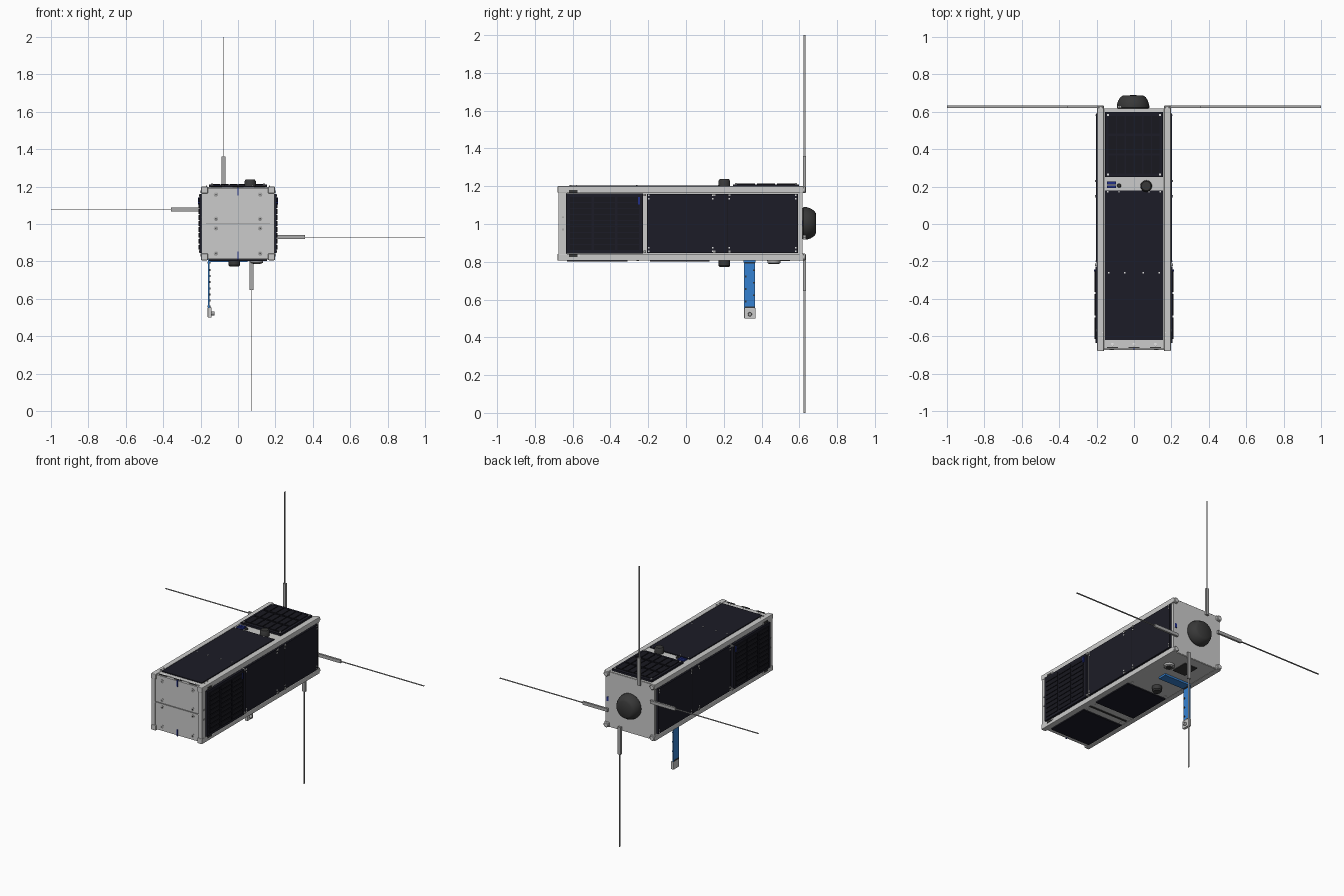
import bpy, bmesh
from math import pi
from mathutils import Matrix, Vector

cube = bpy.data.objects.get("Cube")
if cube:
    bpy.data.objects.remove(cube)


def material(name, r, g, b):
    m = bpy.data.materials.new(name)
    m.use_nodes = True
    m.diffuse_color = (r, g, b, 1)
    m.node_tree.nodes["Principled BSDF"].inputs["Base Color"].default_value = (r, g, b, 1)
    return m


METAL = material("light metal", .6, .6, .595)
STEEL = material("steel", .4, .4, .4)
SCREW = material("pale screw", .75, .75, .75)
CELL = material("solar navy", .0115, .0115, .02)
BRICK = material("brick black", .009, .009, .014)
RUBBER = material("dark grey", .04, .04, .04)
BLUE = material("boom blue", .035, .22, .64)
NAVY = material("board blue", .015, .028, .25)

MID = 1.003   # height of the body's long axis
HALF = .197   # half of the body's width


def finish(name, bm, mat):
    bmesh.ops.recalc_face_normals(bm, faces=bm.faces)
    me = bpy.data.meshes.new(name)
    bm.to_mesh(me)
    bm.free()
    me.materials.append(mat)
    ob = bpy.data.objects.new(name, me)
    bpy.context.collection.objects.link(ob)
    return ob


def boxes(name, corners, mat, bevel=0):
    """One object made of boxes, each given by two opposite corners."""
    bm = bmesh.new()
    for a, b in corners:
        a, b = Vector(a), Vector(b)
        size = b - a
        bmesh.ops.create_cube(bm, size=1, matrix=Matrix.Translation((a + b) / 2)
                              @ Matrix.Diagonal((abs(size.x), abs(size.y), abs(size.z), 1)))
    ob = finish(name, bm, mat)
    if bevel:
        mod = ob.modifiers.new("edge", 'BEVEL')
        mod.width, mod.segments = bevel, 2
    return ob


def on_side(side, u, v, w):
    """u runs along the body, v across the side, w outwards."""
    return {"top": (v, u, MID + HALF + w), "bottom": (v, u, MID - HALF - w),
            "left": (HALF + w, u, MID + v), "right": (-HALF - w, u, MID + v)}[side]


def plates(name, side, rects, w0, w1, mat):
    return boxes(name, [(on_side(side, u0, v0, w0), on_side(side, u1, v1, w1))
                        for u0, u1, v0, v1 in rects], mat)


def studs(name, side, places, r, w0, w1, mat):
    """Small square screw heads, mirrored across the side's centre line."""
    return plates(name, side, [(u - r, u + r, s * v - r, s * v + r)
                               for u, v in places for s in (-1, 1)], w0, w1, mat)


def lathe(name, profile, origin, axis, mat, steps=32):
    """Turn (radius, height) points about an axis through origin."""
    bm = bmesh.new()
    vs = [bm.verts.new((r, 0, h)) for r, h in profile]
    es = [bm.edges.new(p) for p in zip(vs, vs[1:])]
    bmesh.ops.spin(bm, geom=vs + es, axis=(0, 0, 1), cent=(0, 0, 0), angle=2 * pi, steps=steps)
    bmesh.ops.remove_doubles(bm, verts=bm.verts, dist=1e-5)
    turn = Vector((0, 0, 1)).rotation_difference(Vector(axis)).to_matrix().to_4x4()
    bm.transform(Matrix.Translation(origin) @ turn)
    ob = finish(name, bm, mat)
    bpy.ops.object.select_all(action='DESELECT')
    ob.select_set(True)
    bpy.context.view_layer.objects.active = ob
    bpy.ops.object.shade_smooth_by_angle(angle=.6)
    return ob


def knob(name, origin, axis, r, h, mat, steps=16):
    return lathe(name, [(0, 0), (r, 0), (r, h * .8), (r * .8, h), (0, h)], origin, axis, mat, steps)


def brick_panel(name, side, u0, u1, v, cols, rows, base):
    """Dark board carrying rows of raised bricks."""
    plates(name + "_board", side, [(u0, u1, -v, v)], -.01, base, CELL)
    du, dv = (u1 - u0 - .03) / cols, (2 * v - .03) / rows
    cells = [(u0 + .015 + i * du + .006, u0 + .015 + (i + 1) * du - .006,
              -v + .015 + j * dv + .003, -v + .015 + (j + 1) * dv - .003)
             for i in range(cols) for j in range(rows)]
    plates(name + "_bricks", side, cells, base, base + .005, BRICK)


# Body core, end plates and corner rails
boxes("body_core", [((-.185, -.64, MID - .185), (.185, .61, MID + .185))], METAL)
boxes("top_and_bottom_skin", [((-.17, -.65, MID + s * .18), (.17, .615, MID + s * .194))
                              for s in (-1, 1)], METAL)
boxes("front_plate", [((-.18, -.668, MID - .19), (.18, -.63, MID + .19))], METAL)
boxes("front_side_cheeks", [((s * .17, -.676, MID - .165), (s * .195, -.63, MID + .165))
                            for s in (-1, 1)], METAL)
boxes("back_plate", [((-.19, .6, MID - .19), (.19, .617, MID + .19))], METAL)
boxes("corner_rails", [((sx * .161, -.68, MID + sz * .161), (sx * HALF, .622, MID + sz * HALF))
                       for sx in (-1, 1) for sz in (-1, 1)], METAL, .004)
for sx in (-1, 1):
    for sz in (-1, 1):
        knob("rail_foot", (sx * .178, .615, MID + sz * .178), (0, 1, 0), .018, .018, METAL)

# Front plate details
boxes("front_slot", [((-.17, -.673, MID - .004), (.17, -.66, MID + .003))], STEEL)
boxes("front_tabs", [((-.004, -.672, MID + s * .15), (.004, -.66, MID + s * .195))
                     for s in (-1, 1)], NAVY)
for x in (-.118, .118):
    for z in (-.16, -.025, .025, .155):
        knob("front_screw", (x, -.666, MID + z), (0, -1, 0), .012, .006, STEEL, 12)
        knob("front_screw_socket", (x, -.671, MID + z), (0, -1, 0), .004, .002, RUBBER, 8)

# Solar panels and rail switches on both flanks
for side in ("left", "right"):
    brick_panel(side + "_front_panel", side, -.635, -.228, .158, 3, 9, .010)
    plates(side + "_solar_panels", side, [(-.207, .592, -.157, .157)], -.015, .005, CELL)
    plates(side + "_panel_seam", side, [(.217, .222, -.157, .157)], .004, .0055, BRICK)
    plates(side + "_board_patch", side, [(-.255, -.243, .1, .14)], .01, .016, NAVY)
    plates(side + "_rail_switches", side, [(-.62, -.575, s * .162, s * .177) for s in (-1, 1)],
           -.002, .003, RUBBER)
    plates(side + "_switch_tips", side, [(-.575, -.562, s * .163, s * .175) for s in (-1, 1)],
           -.002, .003, SCREW)
    studs(side + "_panel_screws", side,
          [(u, v) for u in (-.198, .142, .23, .582) for v in (.13, .148)], .004, .004, .008, SCREW)
    studs(side + "_edge_clips", side, [(u, .15) for u in (-.218, .15, .23)], .006, -.01, .012, STEEL)
    studs(side + "_cheek_screws", side, [(-.652, .033)], .005, -.01, .001, STEEL)

# Top panels
plates("top_solar_panel", "top", [(-.62, .18, -.155, .155)], -.01, .003, CELL)
brick_panel("top_brick_panel", "top", .25, .598, .155, 3, 6, .010)
studs("top_panel_screws", "top",
      [(-.26, .05), (-.26, .135), (.172, .14), (.172, .08), (-.61, .168), (-.58, .168)],
      .0035, -.002, .006, SCREW)
studs("top_corner_screws", "top", [(.265, .14), (.583, .14)], .005, .008, .016, SCREW)
plates("top_connector", "top", [(.192, .205, -.145, -.095), (.212, .228, -.145, -.095)],
       -.005, .006, NAVY)
knob("top_connector_pin", (-.08, .205, 1.195), (0, 0, 1), .011, .012, RUBBER, 12)
for x in (-.115, 0, .115):
    knob("top_end_screw", (x, -.645, 1.194), (0, 0, 1), .009, .006, SCREW, 12)
    plates("top_end_slot", "top", [(-.663, -.657, x - .03, x + .03)], -.004, .001, RUBBER)

# Bottom panels and fittings
plates("bottom_solar_panels", "bottom", [(-.63, -.31, -.155, .155), (-.19, .125, -.155, .155)],
       -.01, .005, CELL)
plates("bottom_strip", "bottom", [(-.262, -.248, -.15, .15)], -.005, .001, RUBBER)
studs("bottom_panel_screws", "bottom", [(u, .135) for u in (-.29, -.21, .145)],
      .006, -.005, 0, SCREW)
knob("bottom_port", (.1, .465, MID - .19), (0, 0, -1), .034, .024, STEEL, 20)
knob("bottom_port_lens", (.1, .465, MID - .213), (0, 0, -1), .02, .003, RUBBER, 20)
plates("bottom_board", "bottom", [(.43, .55, -.06, .04)], -.004, .002, RUBBER)

# Round sensors on top and bottom
knob("top_sensor", (.065, .203, 1.19), (0, 0, 1), .031, .047, RUBBER, 24)
knob("bottom_sensor", (-.02, .203, MID - .187), (0, 0, -1), .031, .044, RUBBER, 24)

# Hanging boom: flat root, blue strip, edge chips, end block
boxes("boom_root", [((-.16, .305, MID - .207), (.05, .368, MID - .19))], BLUE)
boxes("boom_strip", [((-.16, .308, .55), (-.152, .366, .81))], BLUE)
boxes("boom_chips", [((-.155, .312 + .043 * (i % 2), .585 + .033 * i),
                      (-.147, .319 + .043 * (i % 2), .595 + .033 * i)) for i in range(6)], RUBBER)
boxes("boom_hinges", [((-.163, .312, z), (-.148, .362, z + .008)) for z in (.556, .79)], RUBBER)
boxes("boom_end_block", [((-.162, .308, .5), (-.142, .368, .555))], METAL, .003)
knob("boom_end_pin", (-.145, .338, .522), (1, 0, 0), .011, .02, STEEL, 12)

# Rear dome
lathe("rear_dome", [(0, 0), (.08, 0), (.086, .008), (.086, .024), (.079, .045), (.067, .064),
                    (.054, .072), (0, .074)], (-.005, .615, MID), (0, 1, 0), RUBBER, 40)
boxes("rear_board_patch", [((.165, .61, MID - .015), (.18, .62, MID + .015))], NAVY)


# Four blade antennas with their sleeves, pinwheel fashion
def antenna(name, direction, offset, tip):
    def box(part, r0, r1, half, depth):
        pts = []
        for r, h, y in ((r0, -half, .627 - depth), (r1, half, .627 + depth)):
            along = direction[1] * r
            pts.append((along, y, offset + h) if direction[0] == "x"
                       else (offset + h, y, MID + along))
        boxes(name + part, [pts], STEEL)
    box("_sleeve", .165, .357, .011, .007)
    box("_blade", .34, tip, .001, .006)


antenna("up_antenna", ("z", 1), -.077, 2 - MID)
antenna("down_antenna", ("z", -1), .073, MID)
antenna("left_antenna", ("x", 1), .93, 1)
antenna("right_antenna", ("x", -1), 1.077, 1)
